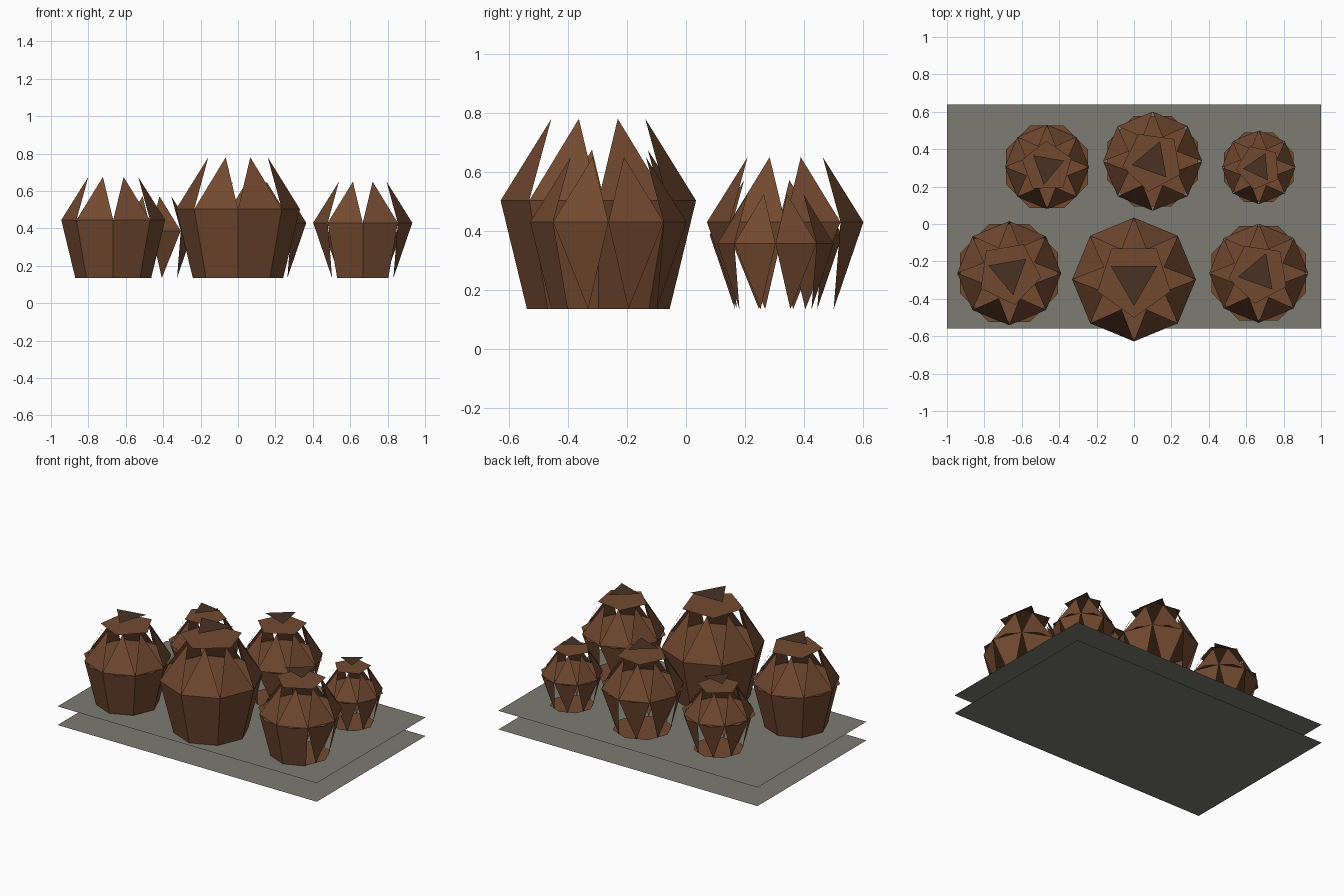
import bpy
from math import cos, sin, radians

if "Cube" in bpy.data.objects:
    bpy.data.objects.remove(bpy.data.objects["Cube"])


def material(name, rgb):
    m = bpy.data.materials.new(name)
    m.diffuse_color = (*rgb, 1)
    m.use_nodes = True
    m.node_tree.nodes["Principled BSDF"].inputs["Base Color"].default_value = m.diffuse_color
    return m


BROWN = material("clay_brown", (0.17, 0.068, 0.03))
DARK = material("dark_brown", (0.065, 0.032, 0.017))
GREY = material("stone_grey", (0.2, 0.2, 0.17))


def mesh(name, verts, faces, mat):
    me = bpy.data.meshes.new(name)
    me.from_pydata(verts, [], faces)
    me.materials.append(mat)
    ob = bpy.data.objects.new(name, me)
    bpy.context.collection.objects.link(ob)
    return ob


def ring(cx, cy, r, z, n=8, turn=0.0):
    return [(cx + r * cos(radians(turn + 360 * i / n)),
             cy + r * sin(radians(turn + 360 * i / n)), z) for i in range(n)]


def disc(name, cx, cy, r, z, n, turn, mat):
    mesh(name, ring(cx, cy, r, z, n, turn), [tuple(range(n))], mat)


def pot(name, cx, cy, r, belly, shoulder, quads, plate_turn, plate_size, lid_turn):
    # shell: belly ring, upward shoulder points, then tapered walls or downward points
    foot = 0.135
    verts = (ring(cx, cy, r, belly) + ring(cx, cy, 0.52 * r, shoulder, 8, 22.5)
             + ring(cx, cy, 0.73 * r, foot) + ring(cx, cy, 0.67 * r, foot, 8, 22.5))
    faces = []
    for i in range(8):
        j = (i + 1) % 8
        faces.append((i, j, 8 + i))
        faces.append((16 + i, 16 + j, j, i) if i in quads else (i, 24 + i, j))
    mesh(name + "_shell", verts, faces, BROWN)
    # flat layers: floor, belly plate, neck plate, dark lid
    disc(name + "_floor", cx, cy, 0.72 * r, foot + 0.003, 8, 0, BROWN)
    disc(name + "_belly_plate", cx, cy, plate_size * r, belly, 8, plate_turn, BROWN)
    disc(name + "_neck_plate", cx, cy, 0.62 * r, shoulder, 5, lid_turn, BROWN)
    disc(name + "_lid", cx, cy, 0.43 * r, shoulder + 0.28 * (shoulder - belly), 3, lid_turn, DARK)


# two thin base sheets
for name, z in (("lower_sheet", 0.0), ("upper_sheet", 0.13)):
    mesh(name, [(-1, -0.56, z), (1, -0.56, z), (1, 0.64, z), (-1, 0.64, z)], [(0, 1, 2, 3)], GREY)

# six pots
ALL, NONE = range(8), ()
pot("front_centre_pot", 0, -0.297, 0.331, 0.503, 0.78, ALL, 0, 0.99, -90)
pot("front_left_pot", -0.667, -0.263, 0.278, 0.445, 0.675, ALL, 22.5, 1.02, -80)
pot("front_right_pot", 0.667, -0.263, 0.265, 0.43, 0.65, (5, 6), 22.5, 1.03, 190)
pot("back_centre_pot", 0.1, 0.336, 0.265, 0.43, 0.65, NONE, 22.5, 0.99, 190)
pot("back_left_pot", -0.465, 0.305, 0.225, 0.387, 0.572, NONE, 22.5, 1.06, 20)
pot("back_right_pot", 0.667, 0.303, 0.197, 0.357, 0.525, NONE, 22.5, 1.02, 185)
